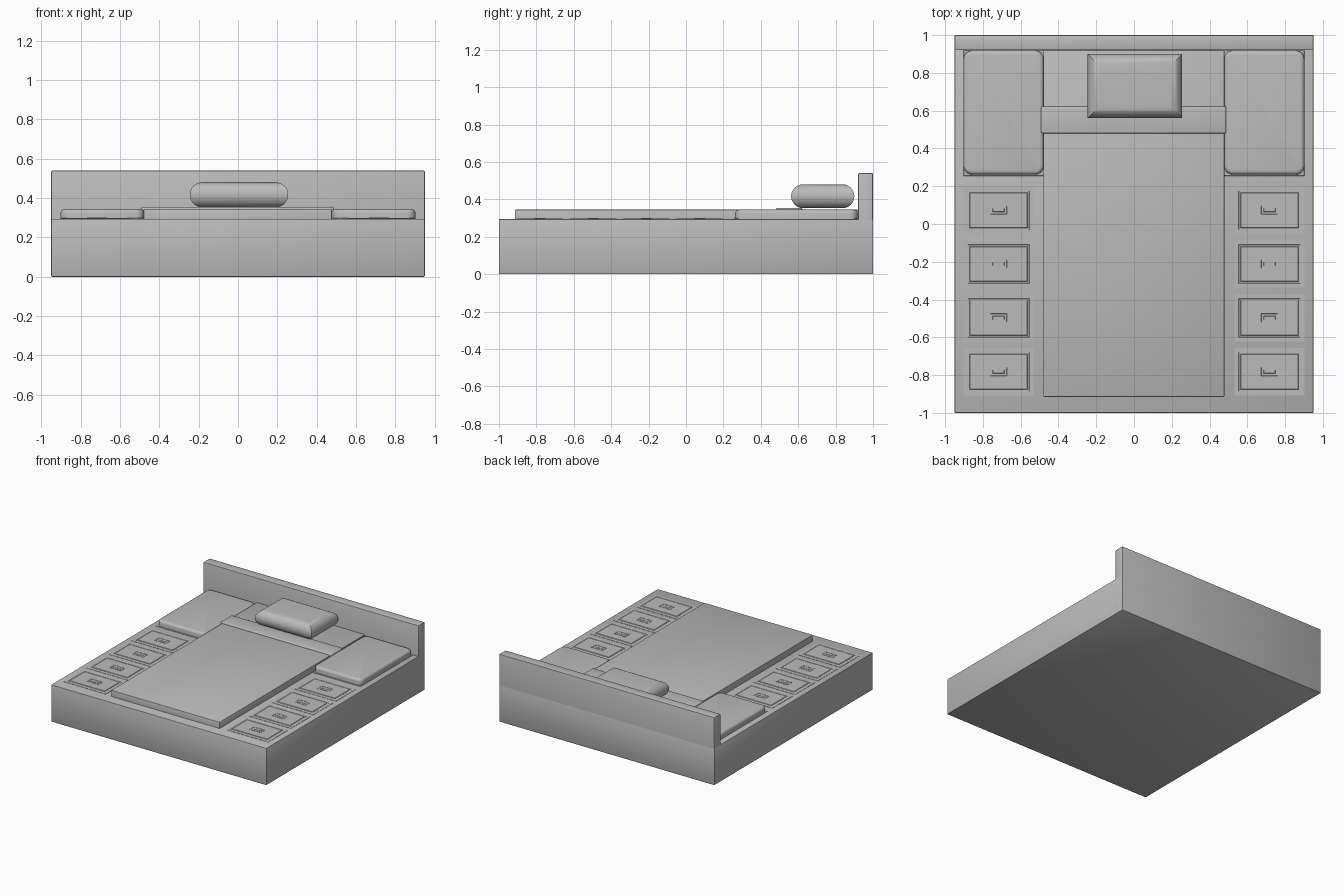
import bpy, bmesh, math

old = bpy.data.objects.get("Cube")
if old:
    bpy.data.objects.remove(old, do_unlink=True)

GREY = (0.5, 0.5, 0.5, 1)
mat = bpy.data.materials.new("soft grey")
mat.use_nodes = True
mat.diffuse_color = GREY
mat.node_tree.nodes["Principled BSDF"].inputs["Base Color"].default_value = GREY


def finish(name, bm, angle=35):
    bmesh.ops.recalc_face_normals(bm, faces=bm.faces)
    mesh = bpy.data.meshes.new(name)
    bm.to_mesh(mesh)
    bm.free()
    mesh.materials.append(mat)
    obj = bpy.data.objects.new(name, mesh)
    bpy.context.collection.objects.link(obj)
    bpy.ops.object.select_all(action="DESELECT")
    obj.select_set(True)
    bpy.context.view_layer.objects.active = obj
    bpy.ops.object.shade_smooth_by_angle(angle=math.radians(angle))
    return obj


def box_mesh(lo, hi):
    bm = bmesh.new()
    bmesh.ops.create_cube(bm, size=1)
    for v in bm.verts:
        v.co = [(a + b) / 2 + c * (b - a) for a, b, c in zip(lo, hi, v.co)]
    return bm


def box(name, lo, hi, bevel=0.004, segments=2, corner=0):
    bm = box_mesh(lo, hi)
    if corner:  # round the upright corners first
        upright = [e for e in bm.edges
                   if abs(e.verts[0].co.z - e.verts[1].co.z) > 1e-4]
        bmesh.ops.bevel(bm, geom=upright, offset=corner, segments=6,
                        profile=0.5, affect="EDGES")
        rim = [e for e in bm.edges if all(v.co.z > hi[2] - 1e-4 for v in e.verts)]
    else:
        rim = bm.edges[:]
    bmesh.ops.bevel(bm, geom=rim, offset=bevel, segments=segments,
                    profile=0.5, affect="EDGES")
    return finish(name, bm)


def stepped_plate(name, x, y, w, d, z, steps):
    """Thin plate whose top is inset and shifted once per (inset, rise) step."""
    bm = box_mesh((x - w / 2, y - d / 2, z - 0.004), (x + w / 2, y + d / 2, z))
    top = max(bm.faces, key=lambda f: f.calc_center_median().z)
    for inset, rise in steps:
        bmesh.ops.inset_region(bm, faces=[top], thickness=inset, use_even_offset=True)
        for v in top.verts:
            v.co.z += rise
    return finish(name, bm, 20)


# Bed frame and headboard
TOP = 0.295
box("bed_base", (-0.95, -1, 0), (0.95, 1, TOP))
box("headboard", (-0.95, 0.92, 0.01), (0.95, 1, 0.54), 0.006)

# Mattress and folded sheet
box("mattress", (-0.48, -0.915, 0.25), (0.478, 0.92, 0.345), 0.005)
box("folded_sheet", (-0.492, 0.48, 0.28), (0.487, 0.622, 0.355), 0.008, 3)

# Side cushions and drawers, repeated on both sides
for side, s in (("left", 1), ("right", -1)):
    a, b = sorted((s * 0.478, s * 0.902))
    box(side + "_cushion_tray", (a, 0.255, 0.28), (b, 0.92, TOP + 0.003), 0.001, 1)
    box(side + "_cushion", (a, 0.262, 0.28), (b, 0.918, 0.345), 0.02, 4, 0.045)
    for i in range(4):
        y = 0.073 - 0.285 * i
        tag = f"{side}_drawer_{i + 1}"
        x = s * 0.717
        # Border with a grooved panel
        stepped_plate(tag + "_panel", x, y, 0.37, 0.25, TOP + 0.002,
                      [(0.022, 0), (0.002, -0.0015), (0.008, 0), (0.002, 0.0035)])
        # Recessed handle with a small knob
        stepped_plate(tag + "_handle", x, y, 0.1, 0.056, TOP + 0.006,
                      [(0.006, 0), (0.001, -0.0015), (0.012, 0), (0.001, 0.0015)])

# Pillow with a half-round rim and mitred corners
bm = bmesh.new()
R, STEPS = 0.064, 16
rings = []
for k in range(STEPS + 1):
    t = math.pi * (k / STEPS - 0.5)
    hx, hy = 0.186 + R * math.cos(t), 0.105 + R * math.cos(t)
    z = 0.417 + R * math.sin(t)
    rings.append([bm.verts.new((0.005 + sx * hx, 0.731 + sy * hy, z))
                  for sx, sy in ((-1, -1), (1, -1), (1, 1), (-1, 1))])
for low, high in zip(rings, rings[1:]):
    for j in range(4):
        n = (j + 1) % 4
        bm.faces.new((low[j], low[n], high[n], high[j]))
bm.faces.new(rings[0][::-1])
bm.faces.new(rings[-1])
finish("pillow", bm)
